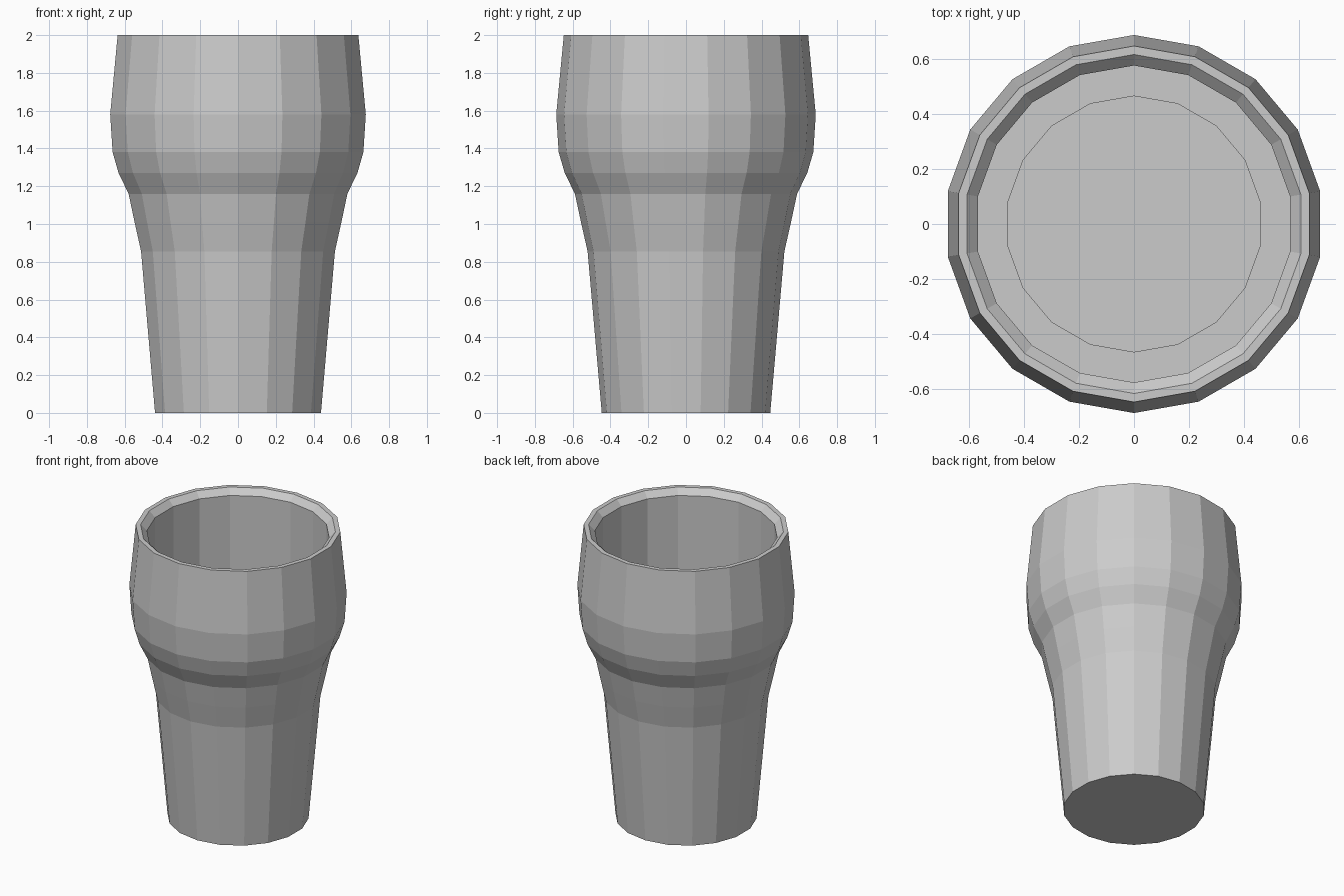
import bpy, bmesh, math

if "Cube" in bpy.data.objects:
    bpy.data.objects.remove(bpy.data.objects["Cube"])

SIDES = 18

# Profile (radius, height): outside upward, rim, then down the inside
profile = [
    (0.446, 0.0), (0.521, 0.855), (0.556, 1.01), (0.588, 1.16),
    (0.642, 1.27), (0.674, 1.38), (0.687, 1.58), (0.647, 2.0),   # outer wall
    (0.616, 2.0), (0.576, 1.96),                                 # rim and bevel
    (0.576, 1.2), (0.465, 1.2), (0.465, 0.25),                   # stepped cavity
]

bm = bmesh.new()


def ring(radius, z):
    """One 18-sided ring with a corner on the y axis."""
    return [bm.verts.new((radius * math.sin(2 * math.pi * i / SIDES),
                          radius * math.cos(2 * math.pi * i / SIDES), z))
            for i in range(SIDES)]


rings = [ring(r, z) for r, z in profile]

# Walls between neighbouring rings
for low, high in zip(rings, rings[1:]):
    for i in range(SIDES):
        j = (i + 1) % SIDES
        bm.faces.new((low[i], low[j], high[j], high[i]))

# Underside and inner floor
bm.faces.new(rings[0])
bm.faces.new(rings[-1])
bmesh.ops.recalc_face_normals(bm, faces=bm.faces[:])

mesh = bpy.data.meshes.new("pint_glass")
bm.to_mesh(mesh)
bm.free()
glass = bpy.data.objects.new("pint_glass", mesh)
bpy.context.collection.objects.link(glass)
